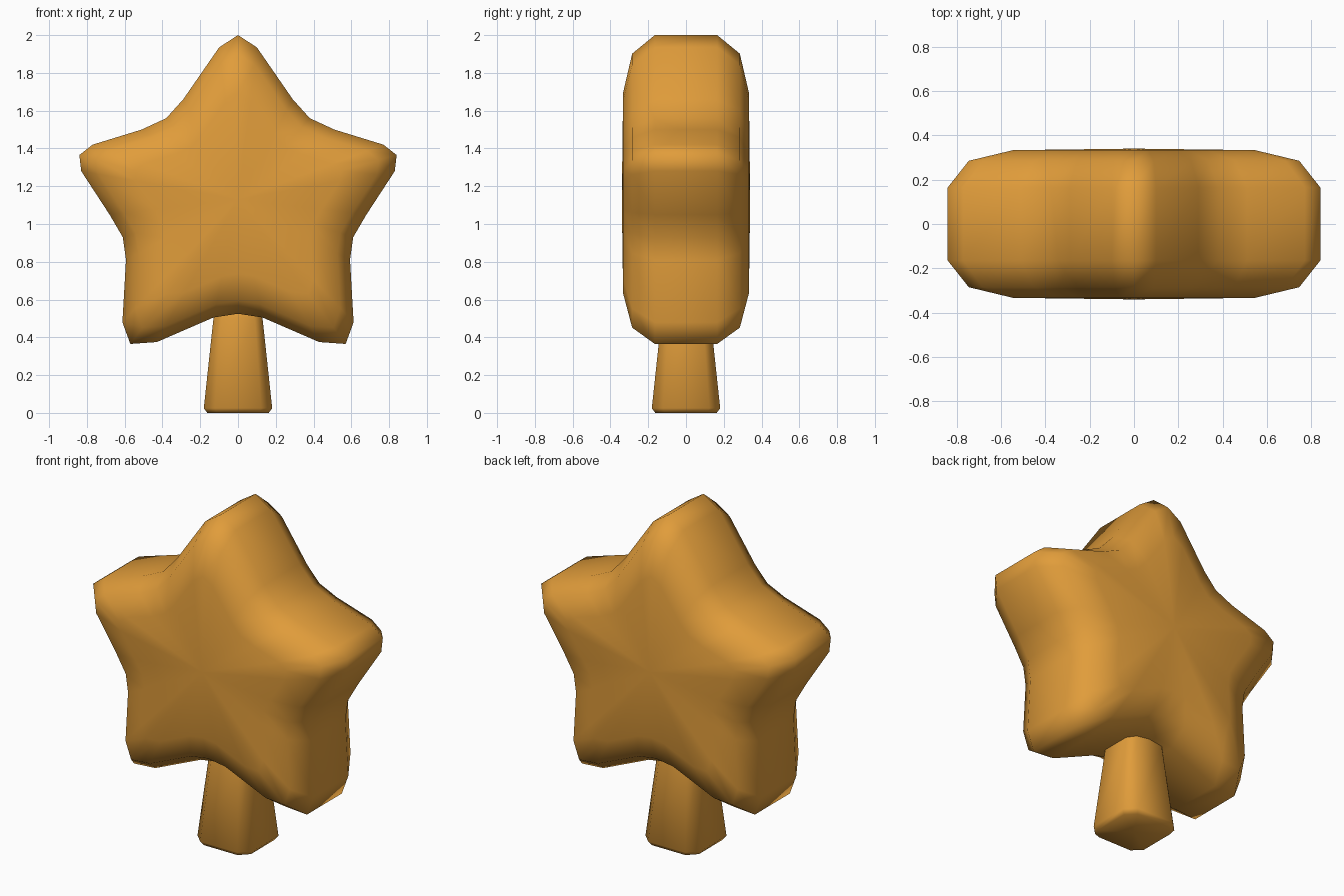
import bpy, bmesh

if "Cube" in bpy.data.objects:
    bpy.data.objects.remove(bpy.data.objects["Cube"])

orange = bpy.data.materials.new("warm orange")
orange.diffuse_color = (0.75, 0.335, 0.043, 1)
orange.use_nodes = True
orange.node_tree.nodes["Principled BSDF"].inputs["Base Color"].default_value = orange.diffuse_color


def loft(name, rings, caps):
    """Join rings of equal length with quads; caps are centre points for both ends."""
    bm = bmesh.new()
    loops = [[bm.verts.new(p) for p in ring] for ring in rings]
    n = len(loops[0])
    for a, b in zip(loops, loops[1:]):
        for i in range(n):
            j = (i + 1) % n
            bm.faces.new((a[i], a[j], b[j], b[i]))
    for loop, centre in zip((loops[0], loops[-1]), caps):
        c = bm.verts.new(centre)
        for i in range(n):
            bm.faces.new((loop[i], loop[(i + 1) % n], c))
    bmesh.ops.recalc_face_normals(bm, faces=bm.faces)
    for f in bm.faces:
        f.smooth = True
    mesh = bpy.data.meshes.new(name)
    bm.to_mesh(mesh)
    bm.free()
    mesh.materials.append(orange)
    obj = bpy.data.objects.new(name, mesh)
    bpy.context.collection.objects.link(obj)
    return obj


# Star body: right half of the outline, mirrored, then lofted through its depth
CZ = 1.13
half = [(0, 2.0), (0.10, 1.935), (0.29, 1.66), (0.38, 1.56), (0.51, 1.50),
        (0.77, 1.42), (0.84, 1.365), (0.83, 1.28), (0.68, 1.05), (0.61, 0.93),
        (0.593, 0.81), (0.612, 0.48), (0.57, 0.365), (0.43, 0.375),
        (0.13, 0.505), (0, 0.525)]
outline = half + [(-x, z) for x, z in half[-2:0:-1]]
depth = [(0.333, 0.65), (0.285, 0.887), (0.165, 1.0)]
sections = [(-y, s) for y, s in depth] + [(y, s) for y, s in reversed(depth)]
loft("star_body",
     [[(x * s, y, CZ + (z - CZ) * s) for x, z in outline] for y, s in sections],
     [(0, -0.34, CZ), (0, 0.34, CZ)])


# Stand: tapered square post with cut corners
def octagon(r, z):
    c = r * 0.68
    return [(r, -c, z), (r, c, z), (c, r, z), (-c, r, z),
            (-r, c, z), (-r, -c, z), (-c, -r, z), (c, -r, z)]


loft("stand_post",
     [octagon(0.163, 0.0), octagon(0.181, 0.025), octagon(0.13, 0.5), octagon(0.115, 0.65)],
     [(0, 0, 0), (0, 0, 0.65)])
